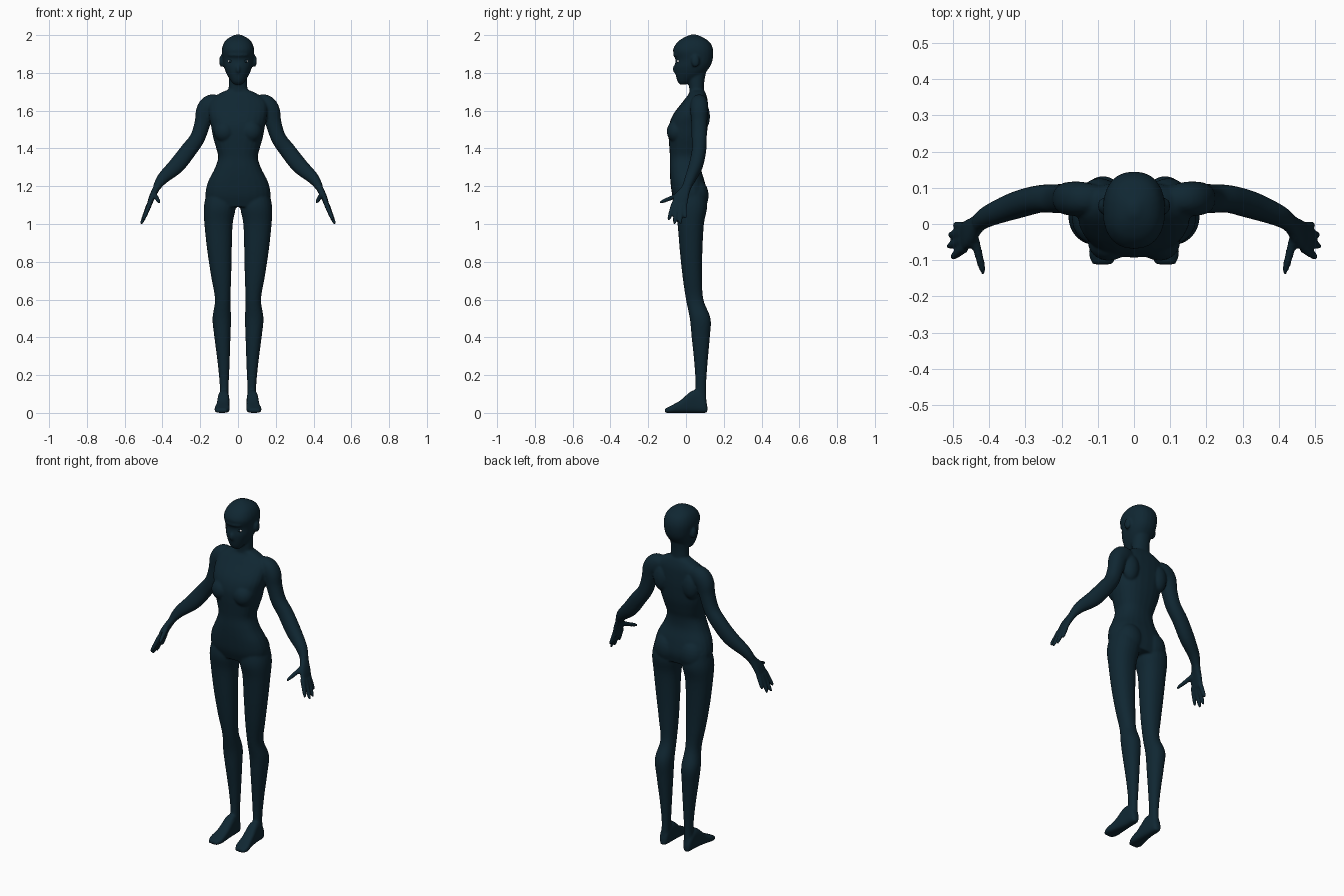
import bpy, bmesh, math
from mathutils import Vector, Matrix

if "Cube" in bpy.data.objects:
    bpy.data.objects.remove(bpy.data.objects["Cube"], do_unlink=True)


def material(name, rgb):
    m = bpy.data.materials.new(name)
    m.use_nodes = True
    m.diffuse_color = (*rgb, 1)
    bsdf = m.node_tree.nodes["Principled BSDF"]
    bsdf.inputs["Base Color"].default_value = (*rgb, 1)
    return m


SKIN = material("dark teal skin", (.005, .02, .032))
WHITE = material("eye white", (.8, .8, .8))


def resample(rings, steps=5):
    """Catmull-Rom interpolation through tuples of ring values."""
    pts = [Vector(r) for r in rings]
    pts = [2 * pts[0] - pts[1]] + pts + [2 * pts[-1] - pts[-2]]
    out = []
    for a, b, c, d in zip(pts, pts[1:], pts[2:], pts[3:]):
        for i in range(steps):
            t = i / steps
            out.append((2 * b + (c - a) * t + (2 * a - 5 * b + 4 * c - d) * t * t
                        + (3 * b - a - 3 * c + d) * t ** 3) / 2)
    return out + [pts[-2]]


def loft(bm, rings, axes=None, power=2.2, sides=24):
    """Skin rings of (x, y, z, half_u, half_v); without axes they follow the path."""
    rings = resample(rings)
    loops = []
    for i, r in enumerate(rings):
        centre = Vector(r[:3])
        if axes:
            u, v = axes
        else:
            t = Vector(rings[min(i + 1, len(rings) - 1)][:3]) - Vector(rings[max(i - 1, 0)][:3])
            t.normalize()
            u = Vector((0, 1, 0)).cross(t).normalized()
            v = t.cross(u)
        loop = []
        for k in range(sides):
            a = 2 * math.pi * k / sides
            c, s = math.cos(a), math.sin(a)
            pu = math.copysign(abs(c) ** (2 / power), c) * max(r[3], .002)
            pv = math.copysign(abs(s) ** (2 / power), s) * max(r[4], .002)
            loop.append(bm.verts.new(centre + u * pu + v * pv))
        loops.append(loop)
    for a, b in zip(loops, loops[1:]):
        for k in range(sides):
            n = (k + 1) % sides
            bm.faces.new((a[k], a[n], b[n], b[k]))
    bm.faces.new(loops[0])
    bm.faces.new(loops[-1])


def blob(bm, centre, radii):
    mat = Matrix.Translation(centre) @ Matrix.Diagonal((*radii, 1))
    bmesh.ops.create_uvsphere(bm, u_segments=20, v_segments=12, radius=1, matrix=mat)


def finish(name, bm, mats):
    bmesh.ops.recalc_face_normals(bm, faces=bm.faces[:])
    me = bpy.data.meshes.new(name)
    bm.to_mesh(me)
    bm.free()
    for m in mats:
        me.materials.append(m)
    me.polygons.foreach_set("use_smooth", [True] * len(me.polygons))
    ob = bpy.data.objects.new(name, me)
    bpy.context.collection.objects.link(ob)
    return ob


X, Y, Z = Vector((1, 0, 0)), Vector((0, 1, 0)), Vector((0, 0, 1))


def column(rows):
    """Rows of (z, inner x, outer x, front y, back y) to level rings."""
    return [((i + o) / 2, (f + b) / 2, z, (o - i) / 2, (b - f) / 2) for z, i, o, f, b in rows]


def centred(rows):
    return column([(z, -w, w, f, b) for z, w, f, b in rows])


body = bmesh.new()

# Torso
loft(body, centred([
    (1.71, .055, .02, .095), (1.69, .1, .015, .105), (1.65, .15, -.015, .115),
    (1.58, .155, -.068, .118), (1.52, .143, -.09, .115), (1.46, .132, -.092, .108),
    (1.4, .115, -.088, .093), (1.35, .105, -.085, .08), (1.29, .125, -.086, .08),
    (1.22, .16, -.082, .1), (1.15, .172, -.072, .112), (1.09, .15, -.05, .1)]), (X, Y), 2.4)

# Neck
loft(body, centred([(1.64, .06, .01, .1), (1.7, .051, .018, .095),
                    (1.76, .049, .012, .098), (1.82, .05, .01, .11)]), (X, Y))

# Head
loft(body, centred([
    (1.738, .02, -.03, .0), (1.755, .036, -.045, .03), (1.79, .058, -.055, .09),
    (1.83, .074, -.06, .125), (1.87, .081, -.056, .141), (1.92, .086, -.069, .144),
    (1.96, .074, -.048, .128), (1.985, .05, -.015, .095), (2.003, .012, .025, .055)]), (X, Y), 2.3)

# Nose and brow
blob(body, (0, -.055, 1.82), (.012, .016, .024))
blob(body, (0, -.045, 1.895), (.055, .024, .014))

for s in (-1, 1):
    # Ears
    blob(body, (s * .087, .05, 1.862), (.013, .022, .032))

    # Chest, shoulder blades and seat
    blob(body, (s * .07, -.05, 1.49), (.058, .052, .06))
    blob(body, (s * .095, .085, 1.57), (.05, .042, .08))
    blob(body, (s * .08, .06, 1.15), (.075, .06, .085))

    # Legs
    leg = column([
        (1.17, .02, .165, -.05, .105), (1.09, .012, .181, -.06, .112),
        (1.0, .028, .178, -.045, .095), (.86, .033, .163, -.033, .087),
        (.72, .036, .142, -.018, .085), (.6, .04, .122, .0, .092),
        (.5, .037, .135, .02, .13), (.4, .04, .125, .03, .126),
        (.25, .045, .106, .045, .113), (.13, .05, .096, .05, .106), (.04, .05, .1, .035, .11)])
    loft(body, [(s * x, y, z, a, b) for x, y, z, a, b in leg], (X, Y))

    # Feet
    foot = [(.113, .065, .09, .04), (.095, .051, .101, .085), (.04, .046, .106, .12),
            (-.03, .045, .115, .066), (-.08, .045, .125, .038), (-.112, .06, .115, .022)]
    loft(body, [(s * (i + o) / 2, y, top / 2, (o - i) / 2, top / 2)
                for y, i, o, top in foot], (X, Z), 3)

    # Arms
    arm = [(.09, .07, 1.64, .04, .035), (.14, .07, 1.632, .054, .046), (.172, .07, 1.6, .05, .047),
           (.188, .07, 1.535, .042, .042), (.215, .07, 1.455, .04, .04),
           (.262, .069, 1.39, .043, .038), (.325, .052, 1.31, .043, .037),
           (.395, .025, 1.245, .032, .03), (.43, .004, 1.197, .021, .024)]
    loft(body, [(s * x, *r) for x, *r in arm])

    # Palms
    palm = [(.42, .01, 1.21, .02, .024), (.437, -.004, 1.18, .018, .027),
            (.456, -.025, 1.14, .016, .039), (.472, -.037, 1.095, .012, .041)]
    loft(body, [(s * x, *r) for x, *r in palm], None, 2.6)

    # Fingers and thumb
    for base, tip in [((.468, -.066, 1.105), (.503, -.093, 1.02)),
                      ((.472, -.047, 1.1), (.513, -.062, .998)),
                      ((.473, -.026, 1.1), (.51, -.03, 1.002)),
                      ((.468, -.008, 1.105), (.496, -.002, 1.03)),
                      ((.445, -.025, 1.16), (.415, -.138, 1.113))]:
        a, b = Vector(base), Vector(tip)
        a.x, b.x = s * a.x, s * b.x
        loft(body, [(*a.lerp(b, t), r, r) for t, r in
                    ((0, .014), (.4, .0125), (.8, .0105), (1, .006))], None, 2, 12)

skin = finish("body", body, [SKIN])
remesh = skin.modifiers.new("fuse", 'REMESH')
remesh.mode = 'VOXEL'
remesh.voxel_size = .006
remesh.use_smooth_shade = True
soften = skin.modifiers.new("soften", 'SMOOTH')
soften.factor = .5
soften.iterations = 5

# Eyes: dark in front, white toward the outer corner
for side, s in (("left", 1), ("right", -1)):
    eye = bmesh.new()
    blob(eye, (s * .038, -.036, 1.862), (.015, .014, .01))
    eye.normal_update()
    for f in eye.faces:
        f.material_index = 1 if f.normal.x * s > .55 and f.normal.y > -.75 else 0
    finish(side + "_eye", eye, [SKIN, WHITE])
